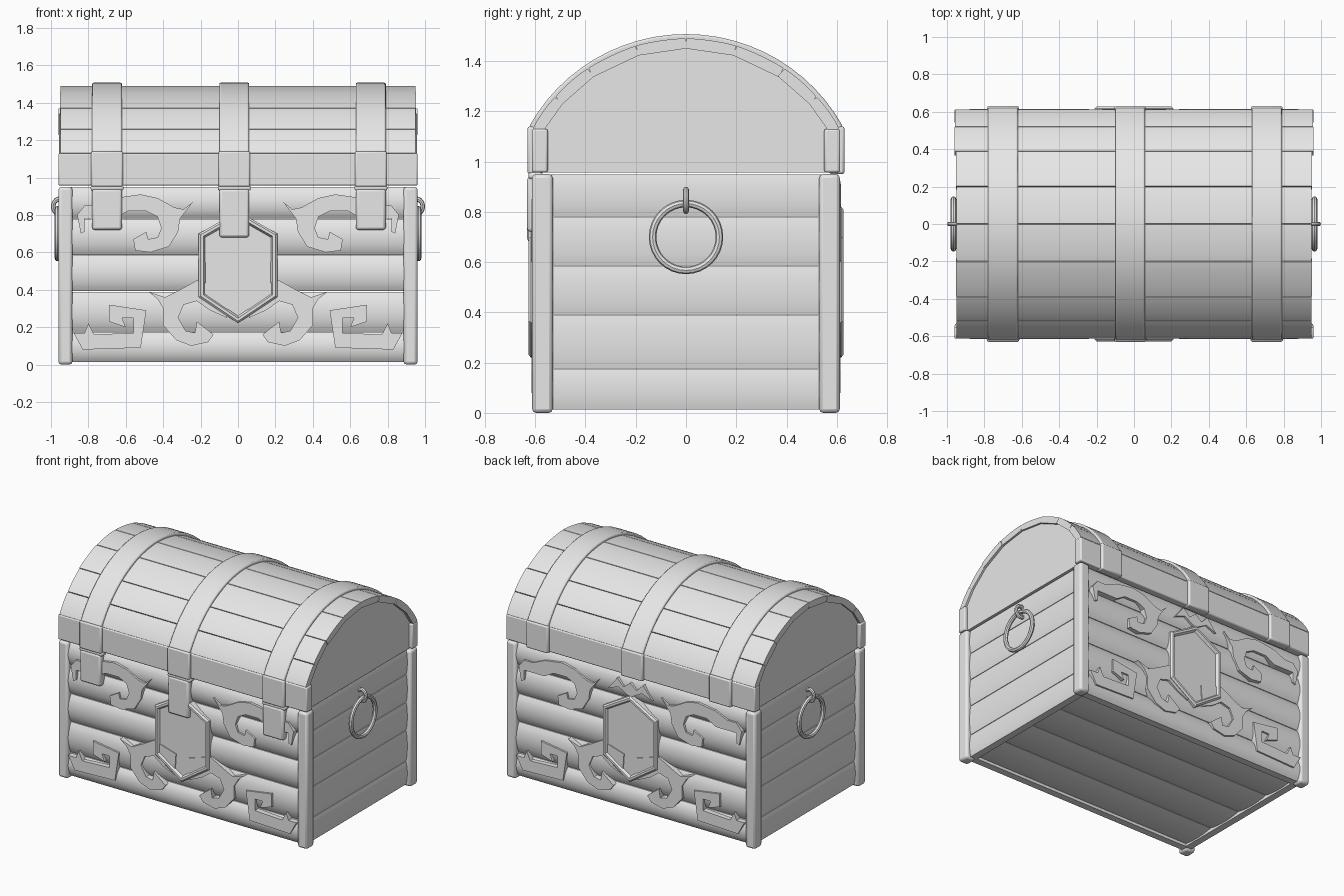
import bpy
import bmesh
import math
import random
from mathutils import Vector

random.seed(4)
if "Cube" in bpy.data.objects:
    bpy.data.objects.remove(bpy.data.objects["Cube"], do_unlink=True)

# One plain colour for the whole chest
grey = bpy.data.materials.new("plain_grey")
grey.use_nodes = True
grey.diffuse_color = (0.8, 0.8, 0.8, 1)
grey.node_tree.nodes["Principled BSDF"].inputs["Base Color"].default_value = (0.8, 0.8, 0.8, 1)


def finish(obj, name, bevel=0):
    """Name, colour, bevel and smooth an object."""
    obj.name = name
    obj.data.materials.clear()
    obj.data.materials.append(grey)
    if bevel:
        mod = obj.modifiers.new("rounded_edges", 'BEVEL')
        mod.width = bevel
        mod.segments = 2
        mod.limit_method = 'ANGLE'
        mod.angle_limit = math.radians(50)
    bpy.ops.object.select_all(action='DESELECT')
    obj.select_set(True)
    bpy.context.view_layer.objects.active = obj
    bpy.ops.object.shade_smooth_by_angle(angle=math.radians(35))
    return obj


def prism(name, outline, axis, start, end, bevel=0, rims=()):
    """Extrude a 2D outline along x or y; rims are (inset, depth) steps on the end cap."""
    def place(a, b):
        return Vector((start, a, b)) if axis == 'x' else Vector((a, start, b))
    bm = bmesh.new()
    cap = bm.faces.new([bm.verts.new(place(a, b)) for a, b in outline])
    step = Vector((end - start, 0, 0)) if axis == 'x' else Vector((0, end - start, 0))
    new = bmesh.ops.extrude_face_region(bm, geom=[cap], use_keep_orig=True)["geom"]
    bmesh.ops.translate(bm, vec=step, verts=[g for g in new if isinstance(g, bmesh.types.BMVert)])
    bmesh.ops.recalc_face_normals(bm, faces=bm.faces)
    top = next(g for g in new if isinstance(g, bmesh.types.BMFace))
    for inset, depth in rims:
        bmesh.ops.inset_individual(bm, faces=[top], thickness=inset, depth=depth)
    mesh = bpy.data.meshes.new(name)
    bm.to_mesh(mesh)
    bm.free()
    obj = bpy.data.objects.new(name, mesh)
    bpy.context.collection.objects.link(obj)
    return finish(obj, name, bevel)


def block(name, x, y, z, bevel=0.01):
    """Box from (low, high) pairs."""
    outline = [(x[0], z[0]), (x[1], z[0]), (x[1], z[1]), (x[0], z[1])]
    return prism(name, outline, 'y', min(y), max(y), bevel)


def plank(name, a, b, outward, axis, half, thick=0.05, bulge=0.02):
    """Board whose outer face swells between the 2D points a and b."""
    a, b, n = Vector(a), Vector(b), Vector(outward).normalized()
    steps = 8
    face = [a.lerp(b, i / steps) + n * bulge * (math.sin(math.pi * i / steps) ** 0.7 if 0 < i < steps else 0)
            for i in range(steps + 1)]
    return prism(name, face + [b - n * thick, a - n * thick], axis, -half, half)


# Body planks on all four sides
seams = [0.012, 0.175, 0.39, 0.585, 0.78, 0.95]
for low, high in zip(seams, seams[1:]):
    low, high = low + 0.002, high - 0.002
    for side, s in (("front", -1), ("back", 1)):
        plank(side + "_plank", (s * 0.575, low), (s * 0.575, high), (s, 0), 'x', 0.92, bulge=0.028)
    for side, s in (("left", 1), ("right", -1)):
        plank(side + "_plank", (s * 0.925, low), (s * 0.925, high), (s, 0), 'y', 0.56, bulge=0.01)

# Recessed floor planks
for i in range(4):
    y = -0.55 + i * 0.275
    plank("floor_plank", (y, 0.04), (y + 0.272, 0.04), (0, -1), 'x', 0.9, thick=0.03, bulge=0.015)

# Corner posts
for sx in (-1, 1):
    for sy in (-1, 1):
        block("corner_post", sorted((sx * 0.885, sx * 0.96)), (sy * 0.53, sy * 0.612), (0, 0.95), 0.016)

# Lid planks following a circular arc
CENTRE, RADIUS = 0.793, 0.697


def arc(y, radius=RADIUS):
    return CENTRE + math.sqrt(radius * radius - y * y)


ribs = [-0.61, -0.52, -0.39, -0.2, 0, 0.2, 0.39, 0.52, 0.61]
for y0, y1 in zip(ribs, ribs[1:]):
    a, b = Vector((y0, arc(y0))), Vector((y1, arc(y1)))
    gap = (b - a) * 0.012
    middle = (a + b) / 2 - Vector((0, CENTRE))
    plank("lid_plank", a + gap, b - gap, middle, 'x', random.uniform(0.947, 0.96), thick=0.04, bulge=0.006)

# Straight lid rails and arched end panels
for side, s in (("front", -1), ("back", 1)):
    block(side + "_lid_rail", (-0.96, 0.96), (s * 0.55, s * 0.613), (0.957, 1.13), 0.008)
arch = [(0.58 * math.cos(t), 1.12 + 0.34 * math.sin(t))
        for t in (math.pi * i / 24 for i in range(25))]
inner = [(y, min(z, arc(y, RADIUS - 0.02))) for y, z in arch]
for side, s in (("left", 1), ("right", -1)):
    prism(side + "_lid_panel", [(0.58, 0.957)] + inner + [(-0.58, 0.957)], 'x', s * 0.88, s * 0.935)

# Three curved bands with rail clasps and front hasps
reach = math.asin(0.61 / RADIUS)
angles = [reach * (i / 12 - 1) for i in range(25)]


def ring_points(radius):
    return [(radius * math.sin(t), CENTRE + radius * math.cos(t)) for t in angles]


for place, x, drop in (("right", -0.70, 0.72), ("middle", -0.02, 0.68), ("left", 0.71, 0.72)):
    outline = ring_points(RADIUS + 0.017) + ring_points(RADIUS - 0.03)[::-1]
    prism(place + "_band", outline, 'x', x - 0.08, x + 0.08, 0.008)
    for s in (-1, 1):
        block(place + "_clasp", (x - 0.085, x + 0.085), (s * 0.57, s * 0.631), (0.95, 1.14))
    block(place + "_hinge", (x - 0.088, x + 0.088), (-0.57, -0.627), (0.93, 0.958))
    block(place + "_hasp", (x - 0.08, x + 0.08), (-0.57, -0.632), (drop, 0.94), 0.014)

# Scrollwork outlines in hundredths, drawn for the +x half
upper_scroll = [(24, 87), (29, 83), (34, 84), (43, 89), (52, 91), (66, 89), (75, 85), (82, 85), (86, 80),
                (84, 70), (82, 71), (82, 78), (75, 78), (66, 78), (59, 82), (49, 82), (43, 79), (41, 73),
                (43, 68), (48, 67), (49, 71), (56, 67), (55, 61), (47, 60), (37, 63), (32, 71), (31, 78)]
lower_scroll = [(5, 40), (22, 45), (31, 40), (39, 36), (48, 39), (43, 35), (40, 30), (40, 21), (33, 13),
                (25, 10), (16, 12), (13, 16), (22, 23), (23, 17), (28, 18), (32, 25), (29, 32), (22, 34),
                (15, 29), (6, 25)]
corner_key = [(49, 29), (69, 32), (69, 23), (60, 20), (62, 25), (56, 25), (56, 17), (77, 16), (80, 22),
              (82, 17), (88, 17), (83, 8), (52, 9)]
crown = [(-17, 83), (-10, 92), (-5, 87), (0, 91), (5, 87), (10, 92), (17, 83), (9, 86), (0, 81), (-9, 86)]
hexagon = [(0, 82), (21, 70), (21, 36), (0, 22), (-21, 36), (-21, 70)]


def ornament(name, outline, sx, sy, depth, rims=()):
    points = [(sx * x / 100, z / 100) for x, z in outline]
    return prism(name, points, 'y', sy * 0.565, sy * depth, rims=rims)


# Scrollwork and framed hexagon on front and back
for side, sy in (("front", -1), ("back", 1)):
    for sx in (-1, 1):
        ornament(side + "_upper_scroll", upper_scroll, sx, sy, 0.615)
        ornament(side + "_lower_scroll", lower_scroll, sx, sy, 0.613)
        ornament(side + "_corner_key", corner_key, sx, sy, 0.614)
    ornament(side + "_hexagon", hexagon, 1, sy, 0.617, rims=[(0.012, 0.01), (0.016, 0), (0.012, -0.02)])
ornament("back_crown", crown, 1, 1, 0.616)

# Ring handles hanging from staples
for side, s in (("left", 1), ("right", -1)):
    bpy.ops.mesh.primitive_torus_add(location=(s * 0.965, 0, 0.7), rotation=(0, math.pi / 2, 0),
                                     major_radius=0.133, minor_radius=0.015,
                                     major_segments=32, minor_segments=8)
    finish(bpy.context.object, side + "_ring_handle")
    bpy.ops.mesh.primitive_torus_add(location=(s * 0.953, 0, 0.845), rotation=(math.pi / 2, 0, 0),
                                     major_radius=0.035, minor_radius=0.012,
                                     major_segments=20, minor_segments=8)
    staple = finish(bpy.context.object, side + "_staple")
    staple.scale.y = 1.15
